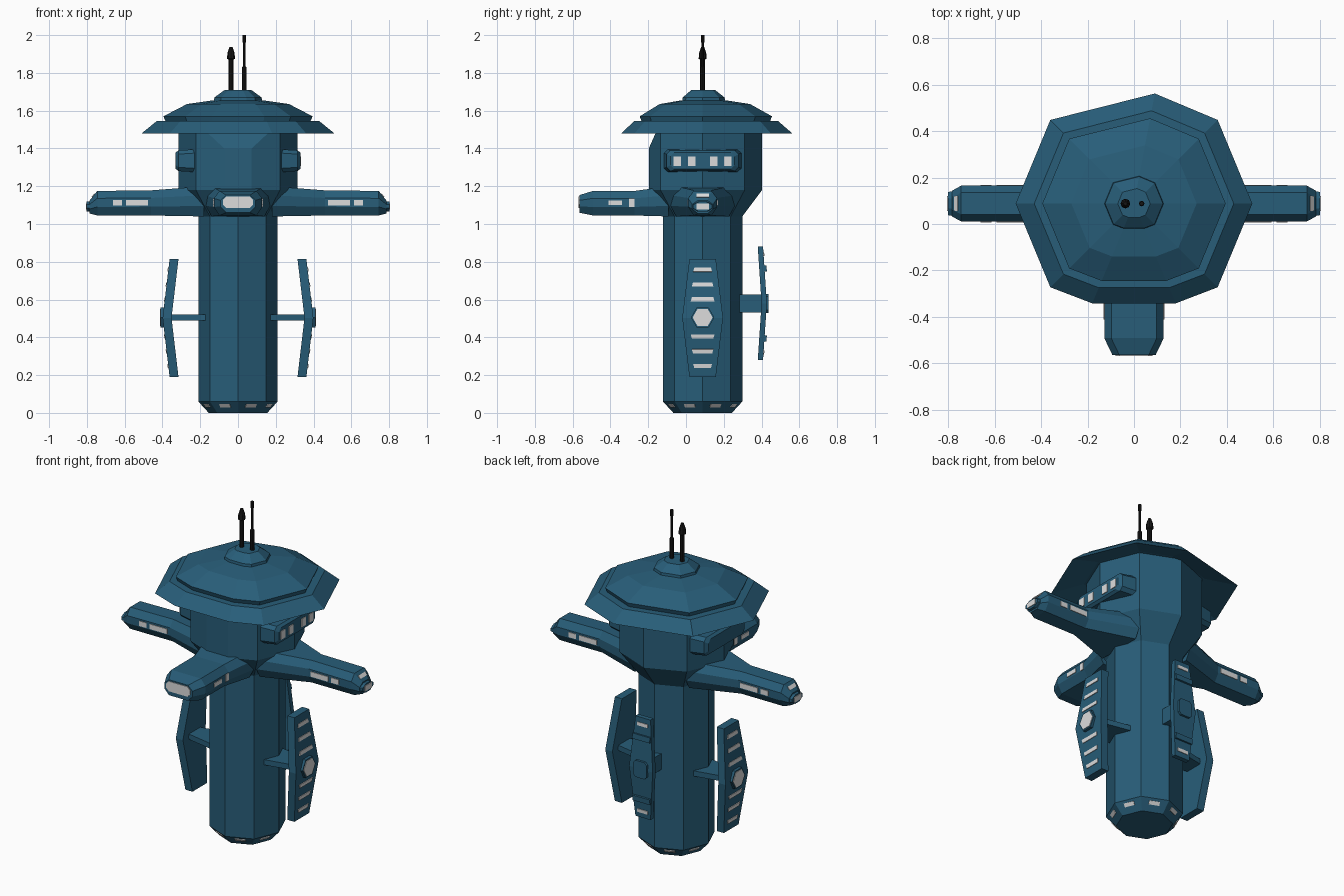
import bpy, bmesh, math
from mathutils import Vector as V

if "Cube" in bpy.data.objects:
    bpy.data.objects.remove(bpy.data.objects["Cube"])


def mat(name, c):
    m = bpy.data.materials.new(name)
    m.diffuse_color = (*c, 1)
    m.use_nodes = True
    m.node_tree.nodes["Principled BSDF"].inputs["Base Color"].default_value = m.diffuse_color
    return m


BLUE = mat("hull_blue", (0.021, 0.110, 0.190))
WHITE = mat("window_white", (0.72, 0.72, 0.72))
BLACK = mat("antenna_black", (0.008, 0.008, 0.008))
CY = 0.088          # y of the tower axis
Z = V((0, 0, 1))


def loft(name, rings, m=BLUE):
    """Skin equal-length 3D rings and cap both ends."""
    bm = bmesh.new()
    vs = [[bm.verts.new(p) for p in r] for r in rings]
    n = len(vs[0])
    for a, b in zip(vs, vs[1:]):
        for i in range(n):
            j = (i + 1) % n
            bm.faces.new((a[i], a[j], b[j], b[i]))
    bm.faces.new(vs[0])
    bm.faces.new(vs[-1])
    bmesh.ops.recalc_face_normals(bm, faces=bm.faces)
    me = bpy.data.meshes.new(name)
    bm.to_mesh(me)
    bm.free()
    me.materials.append(m)
    o = bpy.data.objects.new(name, me)
    bpy.context.collection.objects.link(o)
    return o


def plate(name, c, u, v, outline, t=0.008, m=WHITE):
    """Thin plate centred on a surface point, outline in the u/v plane."""
    c, u, v = V(c), V(u).normalized(), V(v).normalized()
    n = u.cross(v)
    loft(name, [[c + u * a + v * b + n * d for a, b in outline] for d in (-t / 2, t / 2)], m)


def rect(w, h, c=0):
    if not c:
        return [(-w, -h), (w, -h), (w, h), (-w, h)]
    return [(-w + c, -h), (w - c, -h), (w, -h + c), (w, h - c), (w - c, h), (-w + c, h), (-w, h - c), (-w, -h + c)]


def ngon(r, z, n=8, x=0, y=CY):
    return [(x + r * math.cos(2 * math.pi * i / n), y + r * math.sin(2 * math.pi * i / n), z) for i in range(n)]


def cut_ring(r, z, cut):
    """Octagon with its front corner cut flat."""
    w = (r - cut) * 2.414
    pts = ngon(r, z)
    return pts[:6] + [(-w, CY - cut, z), (w, CY - cut, z)] + pts[7:]


# Tower trunk with windows around its bevelled foot
loft("trunk", [ngon(0.155, 0), ngon(0.21, 0.06), ngon(0.21, 1.1)])
for i in range(8):
    a = math.radians(22.5 + 45 * i)
    out = V((math.cos(a), math.sin(a), 0))
    plate("foot_window", V((0, CY, 0.04)) + out * 0.177, (-out.y, out.x, 0),
          out * 0.051 + Z * 0.06, rect(0.03, 0.011))

# Head
loft("head", [cut_ring(0.21, 1.04, 0.205), cut_ring(0.315, 1.18, 0.285),
              cut_ring(0.315, 1.40, 0.285), cut_ring(0.315, 1.535, 0.225)])

# Roof: brim, lid and top knob share one clipped octagon outline
ROOF = [(.176, .93), (.707, .707), (1, 0), (.707, -.707), (.353, -.843),
        (-.353, -.843), (-.707, -.707), (-1, 0), (-.707, .707)]


def roof(name, prof):
    loft(name, [[(r * x, CY + r * y, z) for x, y in ROOF] for r, z in prof])


roof("roof_brim", [(0.33, 1.53), (0.51, 1.48), (0.43, 1.545), (0.38, 1.545)])
roof("roof_lid", [(0.38, 1.535), (0.395, 1.57), (0.27, 1.635), (0.13, 1.655)])
roof("roof_knob", [(0.13, 1.64), (0.125, 1.67), (0.07, 1.71)])

# Antennas
loft("thick_antenna", [ngon(r, z, 8, -0.037) for r, z in
     [(.013, 1.69), (.013, 1.87), (.021, 1.875), (.019, 1.905), (.008, 1.938)]], BLACK)
loft("thin_antenna", [ngon(r, z, 8, 0.033) for r, z in
     [(.012, 1.69), (.012, 1.83), (.006, 1.835), (.006, 1.96), (.009, 1.962), (.009, 2.0)]], BLACK)

# Bays on both sides of the head, windows on the right one
for s, side in ((-1, "left"), (1, "right")):
    loft(side + "_bay", [[(s * x, CY + a, 1.335 + b) for a, b in rect(w, h, 0.02)]
                         for x, w, h in [(.2, .21, .062), (.315, .19, .055), (.33, .17, .043)]])
for y in (-0.047, 0.03, 0.148, 0.22):
    plate("bay_window", (0.33, y, 1.333), (0, 1, 0), Z, rect(0.02, 0.025))


# Arms: octagonal sections swept outward from the axis
def arm(name, d, secs):
    d = V(d)
    u = V((-d.y, d.x, 0))
    rings = []
    for r, w, z0, z1 in secs:
        h, c = z1 - z0, 0.03
        prof = [(w - c, z0), (w, z0 + .35 * h), (w, z0 + .7 * h), (w - c, z1)]
        prof += [(-a, z) for a, z in reversed(prof)]
        rings.append([V((0, CY, z)) + d * r + u * a for a, z in prof])
    loft(name, rings)


arm("front_arm", (0, -1, 0), [(.18, .17, 1.04, 1.2), (.36, .128, 1.045, 1.175),
                              (.58, .128, 1.045, 1.175), (.653, .093, 1.06, 1.153)])
plate("front_arm_window", (0, -0.565, 1.115), (1, 0, 0), Z, rect(0.08, 0.03, 0.018))
for s, side in ((-1, "left"), (1, "right")):
    d = V((s, 0, 0))
    arm(side + "_arm", d, [(.18, .17, 1.04, 1.2), (.46, .077, 1.045, 1.178),
                           (.745, .077, 1.045, 1.175), (.785, .055, 1.055, 1.125)])
    arm(side + "_arm_tip", d, [(.77, .055, 1.065, 1.118), (.802, .05, 1.065, 1.118)])
    plate("arm_tip_window", (s * .802, CY, 1.093), (0, s, 0), Z, rect(.033, .016))
    plate("arm_slope_window", (s * .765, CY, 1.15), (0, s, 0), (-s * .04, 0, .05), rect(.033, .011))
    for f in (-1, 1):
        for x, w in ((.535, .058), (.638, .024)):
            plate("arm_side_window", (s * x, CY + f * .077, 1.112), (-f, 0, 0), Z, rect(w, .015))
    for y, w, h in ((-.375, .036, .012), (-.287, .014, .022)):
        plate("front_arm_side_window", (s * .128, y, 1.112), (0, s, 0), Z, rect(w, h))

# Side panels: bent hexagonal fins on thin pylons
HEX = [(math.cos(math.radians(60 * i)), math.sin(math.radians(60 * i))) for i in range(6)]
for s, side in ((-1, "left"), (1, "right")):
    loft(side + "_panel", [[(s * x, CY - w, z), (s * (x + .047), CY - w, z),
                            (s * (x + .047), CY + w, z), (s * x, CY + w, z)]
                           for z, w, x in [(.19, .07, .315), (.503, .108, .352), (.815, .07, .315)]])
    loft(side + "_pylon", [[(s * x, CY + a, .505 + b) for a, b in rect(w, .016)]
                           for x, w in [(.17, .09), (.37, .05)]])
    plate(side + "_hub", (s * .395, CY, .505), (0, s, 0), Z,
          [(a * .062, b * .062) for a, b in HEX], 0.03, BLUE)
    plate(side + "_hub_window", (s * .409, CY, .505), (0, s, 0), Z, [(a * .053, b * .053) for a, b in HEX])
    for k in (-1, 1):
        for dz, w in ((.255, .05), (.177, .057), (.098, .063)):
            x = .399 - .037 * dz / .312
            plate("panel_slit", (s * x, CY, .503 + k * dz), (0, s, 0), (-s * k * .037, 0, .312),
                  [(-w + .006, -k * -.011), (w - .006, k * .011), (w, -k * .011), (-w, -k * .011)])

# Back panel: narrower fin with hub, raised bars and end slits
loft("back_panel", [[(-w, y, z), (w, y, z), (w, y + .028, z), (-w, y + .028, z)]
                    for z, w, y in [(.28, .05, .38), (.58, .078, .4), (.88, .05, .38)]])
loft("back_pylon", [[(a, y, .58 + b) for a, b in rect(.035, .048)] for y in (.25, .41)])
plate("back_hub", (0, .425, .58), (-1, 0, 0), Z, rect(.045, .05, .015), 0.026, BLUE)
for k in (-1, 1):
    plate("back_bar", (0, .418, .58 + k * .185), (-1, 0, 0), (0, -k * .02, .3), rect(.058, .016), 0.018, BLUE)
    plate("back_slit", (0, .4105, .58 + k * .26), (-1, 0, 0), (0, -k * .02, .3), rect(.035, .01))
